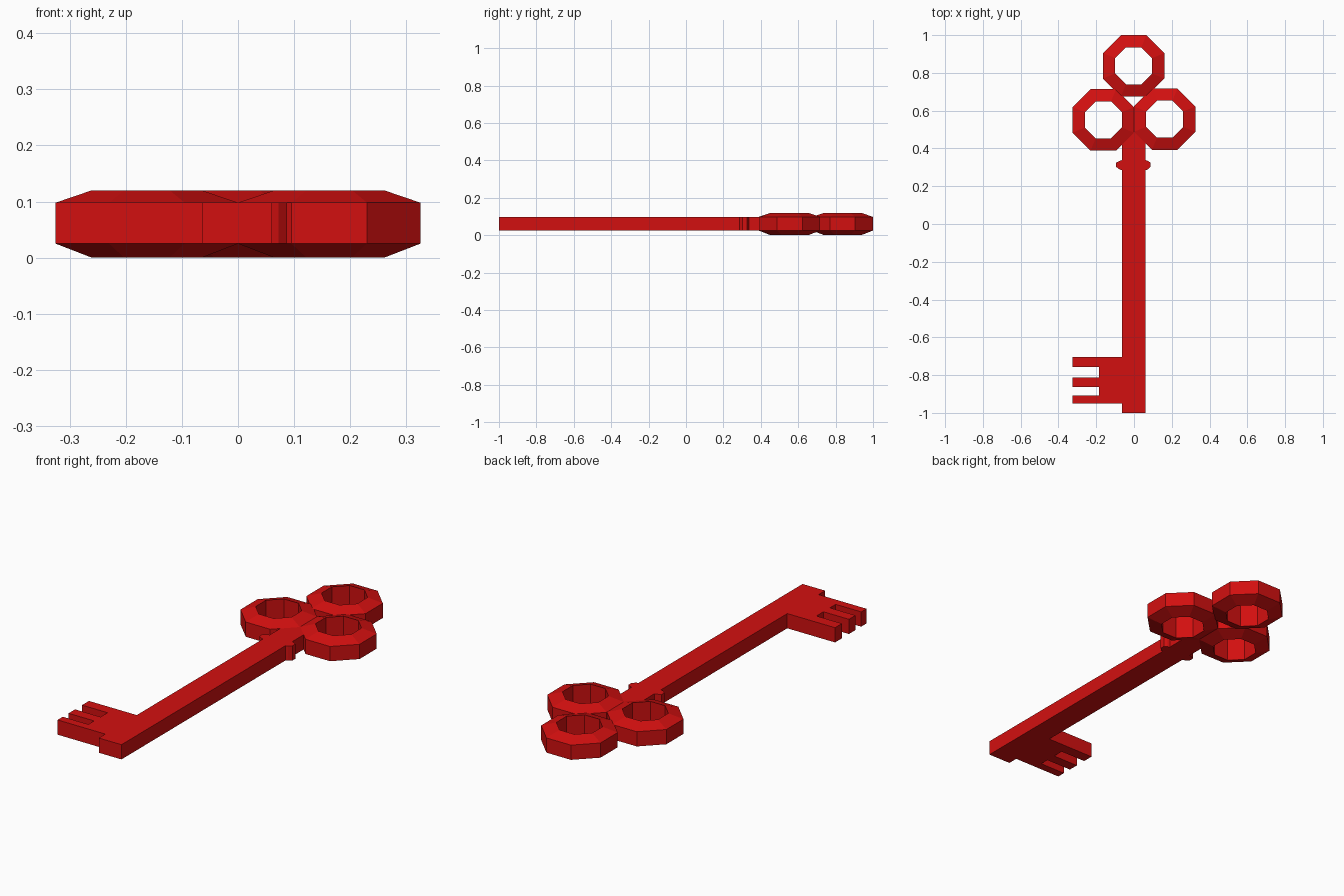
import bpy, bmesh
from math import cos, sin, pi

if "Cube" in bpy.data.objects:
    bpy.data.objects.remove(bpy.data.objects["Cube"])

red = bpy.data.materials.new("red")
red.diffuse_color = (0.65, 0.005, 0.005, 1)
red.use_nodes = True
red.node_tree.nodes["Principled BSDF"].inputs["Base Color"].default_value = red.diffuse_color

Z0, Z1 = 0.025, 0.098      # flat body thickness
TOP = 0.12                 # raised inner rim of the rings


def finish(name, bm):
    bmesh.ops.recalc_face_normals(bm, faces=bm.faces)
    mesh = bpy.data.meshes.new(name)
    bm.to_mesh(mesh)
    bm.free()
    mesh.materials.append(red)
    obj = bpy.data.objects.new(name, mesh)
    bpy.context.collection.objects.link(obj)
    return obj


def plate(name, outline):
    bm = bmesh.new()
    face = bm.faces.new([bm.verts.new((x, y, Z0)) for x, y in outline])
    ext = bmesh.ops.extrude_face_region(bm, geom=[face])
    verts = [g for g in ext["geom"] if isinstance(g, bmesh.types.BMVert)]
    bmesh.ops.translate(bm, verts=verts, vec=(0, 0, Z1 - Z0))
    return finish(name, bm)


def octagon_ring(name, cx, cy, outer=0.1625, inner=0.098):
    # section: straight outer wall, faces rising to a taller inner wall
    section = [(outer, Z0), (outer, Z1), (inner, TOP), (inner, 0.0)]
    bm = bmesh.new()
    loops = []
    for i in range(8):
        a = (i + 0.5) * pi / 4
        loops.append([bm.verts.new((cx + r / cos(pi / 8) * cos(a),
                                    cy + r / cos(pi / 8) * sin(a), z))
                      for r, z in section])
    for i in range(8):
        a, b = loops[i], loops[(i + 1) % 8]
        for j in range(4):
            k = (j + 1) % 4
            bm.faces.new((a[j], b[j], b[k], a[k]))
    return finish(name, bm)


# Shaft with the small collar and the toothed bit in one outline
right = [(0.061, -1.0), (0.061, 0.285), (0.072, 0.288), (0.087, 0.302),
         (0.087, 0.325), (0.072, 0.335), (0.061, 0.338), (0.061, 0.43), (0, 0.5)]
left = [(-0.063, 0.43), (-0.063, 0.338), (-0.075, 0.335), (-0.094, 0.325),
        (-0.094, 0.302), (-0.075, 0.288), (-0.063, 0.285)]
bit = [(-0.063, -0.703)]
teeth = [(-0.703, -0.757), (-0.812, -0.863), (-0.908, -0.949)]
for i, (a, b) in enumerate(teeth):
    if i:
        bit.append((-0.185, a))
    bit += [(-0.325, a), (-0.325, b)]
    if i < 2:
        bit.append((-0.185, b))
bit += [(-0.063, -0.949), (-0.063, -1.0)]
plate("shaft_and_bit", right + left + bit)

# Trefoil handle
octagon_ring("ring_left", -0.1625, 0.551)
octagon_ring("ring_right", 0.1625, 0.555)
octagon_ring("ring_top", -0.002, 0.8375)
